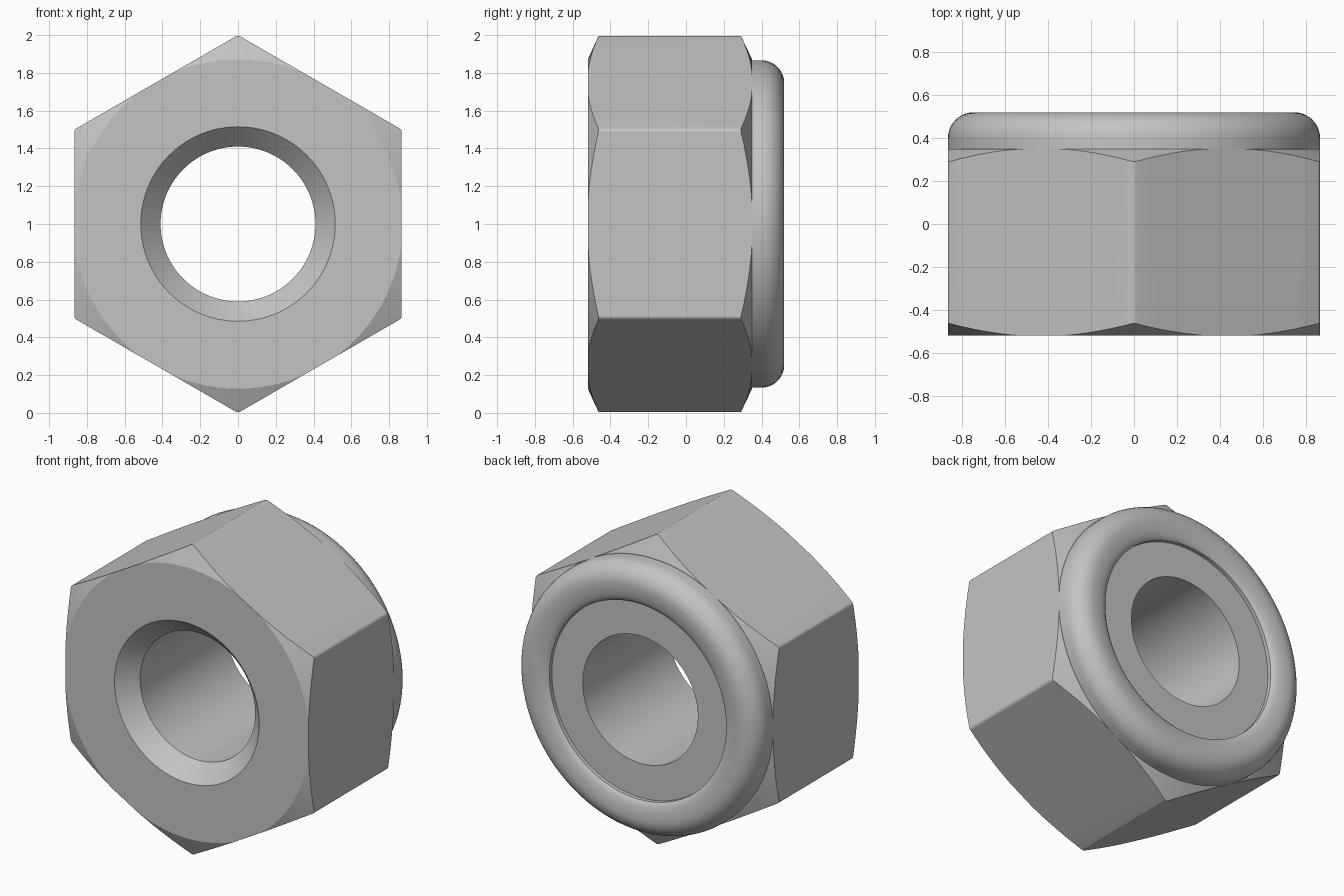
import bpy
import bmesh
from math import cos, sin, pi, radians
from mathutils import Vector

cube = bpy.data.objects.get("Cube")
if cube:
    bpy.data.objects.remove(cube, do_unlink=True)

# Single grey metal
metal = bpy.data.materials.new("grey_metal")
metal.use_nodes = True
grey = (0.55, 0.55, 0.55, 1)
metal.diffuse_color = grey
metal.node_tree.nodes["Principled BSDF"].inputs["Base Color"].default_value = grey

APOTHEM = cos(pi / 6)
FRONT, SHOULDER, BACK = -0.52, 0.35, 0.52
BORE = 0.41


def make_object(name, bm):
    bmesh.ops.recalc_face_normals(bm, faces=bm.faces)
    mesh = bpy.data.meshes.new(name)
    bm.to_mesh(mesh)
    bm.free()
    mesh.materials.append(metal)
    obj = bpy.data.objects.new(name, mesh)
    bpy.context.collection.objects.link(obj)
    obj.location.z = 1
    return obj


def lathe(name, profile, steps=96):
    """Revolve a closed (radius, y) profile about the y axis."""
    bm = bmesh.new()
    verts = [bm.verts.new((r, y, 0)) for r, y in profile]
    edges = [bm.edges.new((v, verts[i - 1])) for i, v in enumerate(verts)]
    bmesh.ops.spin(bm, geom=verts + edges, cent=(0, 0, 0), axis=(0, 1, 0),
                   angle=2 * pi, steps=steps)
    bmesh.ops.remove_doubles(bm, verts=bm.verts, dist=0.0001)
    return make_object(name, bm)


def smooth(obj, angle):
    bpy.ops.object.select_all(action='DESELECT')
    bpy.context.view_layer.objects.active = obj
    obj.select_set(True)
    bpy.ops.object.shade_smooth_by_angle(angle=radians(angle))


# Turned blank: countersunk bore, conical chamfers at both ends
body = lathe("hex_body", [
    (BORE, FRONT + 0.11), (0.515, FRONT), (0.872, FRONT),
    (1.05, FRONT + 0.082), (1.05, SHOULDER - 0.085),
    (0.872, SHOULDER), (BORE, SHOULDER)])

# Hexagonal prism with softly rounded corner edges, trims the blank
bm = bmesh.new()
hexagon = bm.faces.new([bm.verts.new((sin(i * pi / 3), -0.8, cos(i * pi / 3)))
                        for i in range(6)])
side = bmesh.ops.extrude_face_region(bm, geom=[hexagon])
bmesh.ops.translate(bm, vec=Vector((0, 1.6, 0)),
                    verts=[v for v in side["geom"] if isinstance(v, bmesh.types.BMVert)])
corners = [e for e in bm.edges if abs(e.verts[0].co.y - e.verts[1].co.y) > 1]
bmesh.ops.bevel(bm, geom=corners, offset=0.012, segments=4, profile=0.5,
                affect='EDGES')
trimmer = make_object("hex_trimmer", bm)
trimmer.hide_render = True

trim = body.modifiers.new("hex_trim", 'BOOLEAN')
trim.operation = 'INTERSECT'
trim.solver = 'EXACT'
trim.object = trimmer
smooth(body, 20)
bpy.ops.object.modifier_apply(modifier=trim.name)
bpy.data.objects.remove(trimmer, do_unlink=True)
smooth(body, 20)

# Rolled collar: rounded outside, curling inward to a lip
ROLL = 0.12
ridge = APOTHEM - ROLL
arc = [(ridge + ROLL * cos(a), BACK - ROLL + ROLL * sin(a))
       for a in (i * pi / 20 for i in range(11))]
curl = [(ridge - 0.115 * sin(a), BACK - 0.035 * (1 - cos(a)))
        for a in (i * pi / 16 for i in range(1, 8))]
collar = lathe("rolled_collar",
               [(APOTHEM, SHOULDER)] + arc + curl + [(0.63, 0.49), (0.63, SHOULDER)])
smooth(collar, 35)

# Locking insert set just below the lip
insert = lathe("locking_insert", [(BORE, SHOULDER), (0.635, SHOULDER),
                                  (0.635, 0.465), (BORE, 0.465)])
smooth(insert, 30)
